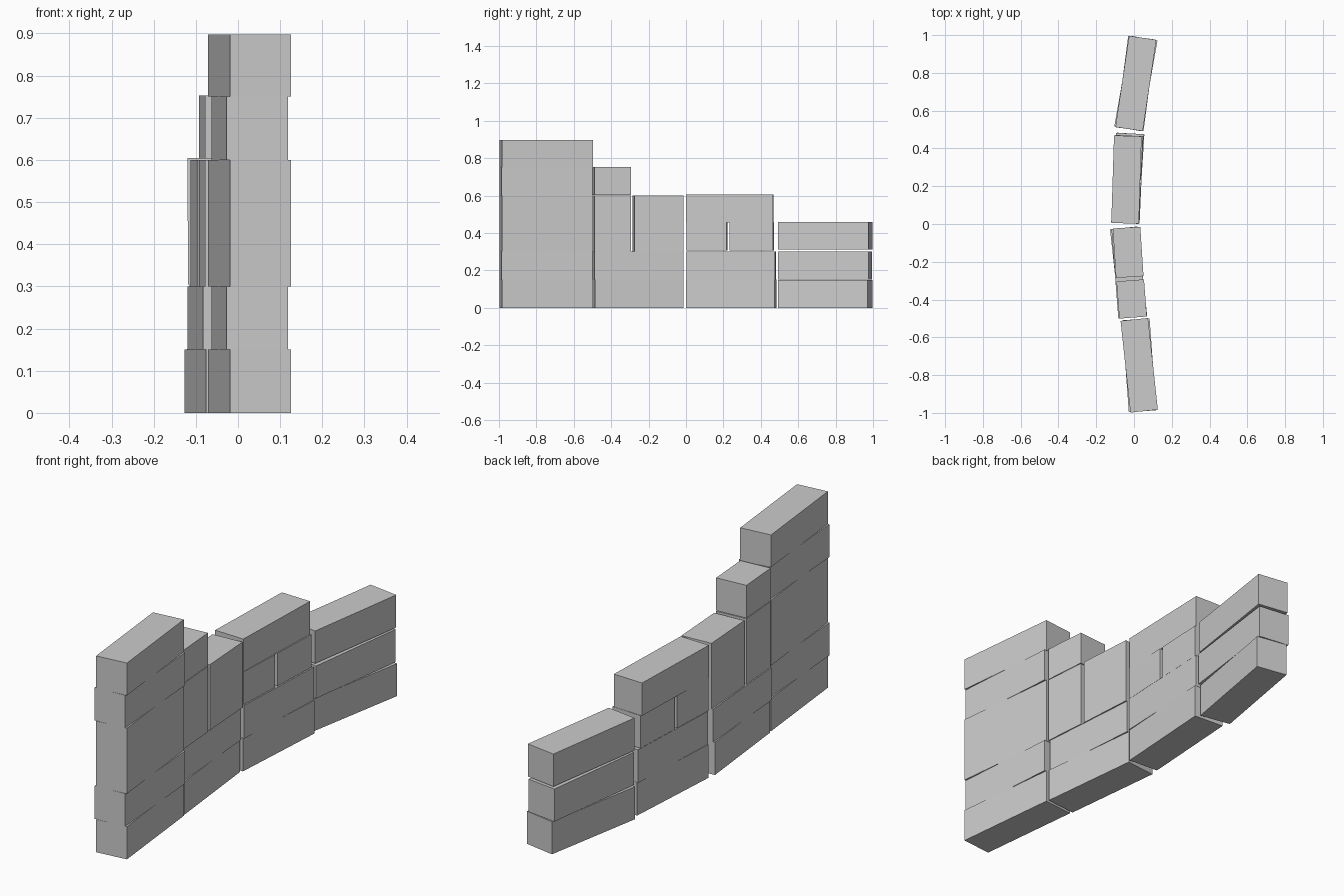
import bpy
from math import radians

if "Cube" in bpy.data.objects:
    bpy.data.objects.remove(bpy.data.objects["Cube"])

WIDTH = 0.146


def block(name, x, y, length, yaw, z0, z1):
    """One stone block, centred on x, y and turned about z."""
    bpy.ops.mesh.primitive_cube_add(size=1, location=(x, y, (z0 + z1) / 2),
                                    rotation=(0, 0, radians(yaw)))
    ob = bpy.context.object
    ob.name = name
    ob.scale = (WIDTH, length, z1 - z0)


# tall front column, alternating twist
for z0, z1, yaw in [(0, .15, 6.1), (.15, .3, 4.2), (.3, .6, 6.1),
                    (.6, .75, 4.2), (.75, .898, 6.1)]:
    block("column_block", 0.0275, -0.748, 0.488, yaw, z0, z1)

# second section: long base courses
for z0, yaw in [(0, 6.2), (.15, 4.4)]:
    block("second_base_block", -0.0285, -0.257, 0.475, yaw, z0, z0 + .15)

# second section: short blocks stepping down
for z0 in (.3, .45, .603):
    block("second_short_block", -0.0125, -0.397, 0.197, 4.4, z0, z0 + .15)
for z0 in (.3, .45):
    block("second_medium_block", -0.031, -0.150, 0.262, 3.7, z0, z0 + .15)

# third section: base courses, split course, cap
for z0, yaw in [(0, -3.6), (.15, -2.5)]:
    block("third_base_block", -0.033, 0.242, 0.475, yaw, z0, z0 + .152)
block("third_split_block", -0.041, 0.112, 0.215, -2.5, .305, .455)
block("third_split_block", -0.031, 0.352, 0.232, -2.5, .305, .455)
block("third_cap_block", -0.040, 0.235, 0.463, -1.8, .455, .605)

# low rear section, alternating twist
for z0, yaw in [(0, -10), (.152, -7.5), (.311, -8.5)]:
    block("rear_block", 0.010, 0.744, 0.488, yaw, z0, z0 + .149)
